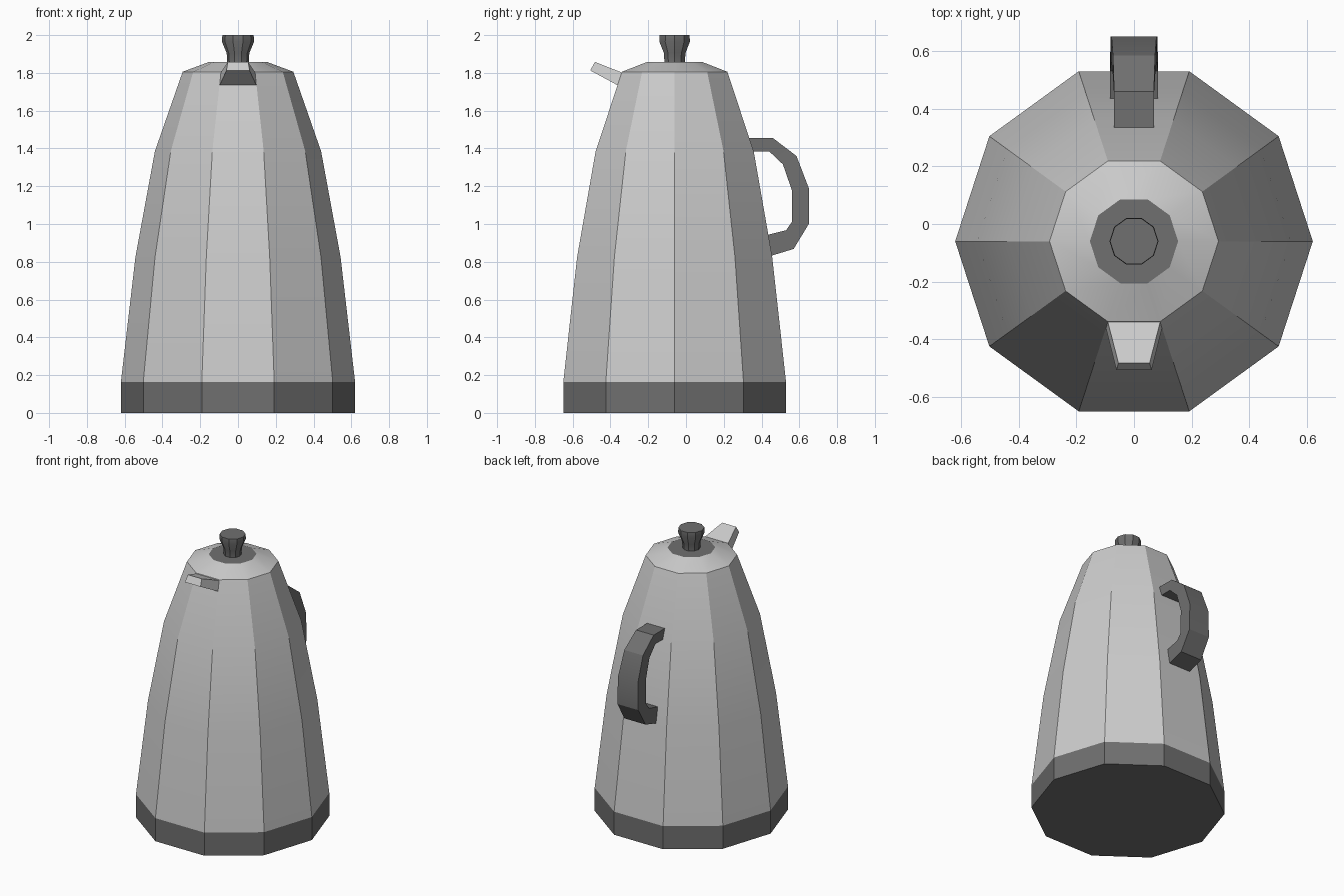
import bpy, bmesh, math

if "Cube" in bpy.data.objects:
    bpy.data.objects.remove(bpy.data.objects["Cube"])

CY = -0.06   # centre of the pot body in y
SIDES = 10

dark = bpy.data.materials.new("dark_plastic")
dark.diffuse_color = (0.16, 0.16, 0.16, 1)
dark.use_nodes = True
dark.node_tree.nodes["Principled BSDF"].inputs["Base Color"].default_value = dark.diffuse_color


def finish(bm, name, mat=None, smooth=False):
    bmesh.ops.recalc_face_normals(bm, faces=bm.faces)
    me = bpy.data.meshes.new(name)
    bm.to_mesh(me)
    bm.free()
    ob = bpy.data.objects.new(name, me)
    bpy.context.collection.objects.link(ob)
    if mat:
        me.materials.append(mat)
    if smooth:
        bpy.ops.object.select_all(action='DESELECT')
        ob.select_set(True)
        bpy.context.view_layer.objects.active = ob
        bpy.ops.object.shade_smooth_by_angle(angle=math.radians(30))
    return ob


def skin(bm, rings, cap_start, cap_end):
    """Join a sequence of closed vertex rings with quads."""
    loops = [[bm.verts.new(p) for p in r] for r in rings]
    n = len(loops[0])
    for a, b in zip(loops, loops[1:]):
        for i in range(n):
            j = (i + 1) % n
            bm.faces.new((a[i], a[j], b[j], b[i]))
    if cap_start:
        bm.faces.new(loops[0][::-1])
    if cap_end:
        bm.faces.new(loops[-1])


def lathe(name, profile, mat=None, cap_start=False, cap_end=False):
    bm = bmesh.new()
    rings = []
    for r, z in profile:
        angles = [math.tau * i / SIDES for i in range(SIDES)]
        rings.append([(r * math.cos(a), CY + r * math.sin(a), z) for a in angles])
    skin(bm, rings, cap_start, cap_end)
    return finish(bm, name, mat, smooth=True)


# Base band, tapered body with shoulder, lid disc with knob
lathe("base", [(0.62, 0), (0.62, 0.163)], dark, cap_start=True)
lathe("body", [(0.62, 0.163), (0.543, 0.825), (0.44, 1.385),
               (0.293, 1.806), (0.153, 1.858)])
lathe("lid_knob", [(0.153, 1.858), (0.057, 1.858), (0.06, 1.905),
                   (0.085, 1.965), (0.083, 2.0)], dark, cap_end=True)

# Spout: tapered wedge from the shoulder to the tip
bm = bmesh.new()
base = [(-0.092, -0.335, 1.80), (0.092, -0.335, 1.80),
        (0.097, -0.363, 1.735), (-0.097, -0.363, 1.735)]
tip = [(-0.054, -0.482, 1.858), (0.054, -0.482, 1.858),
       (0.061, -0.507, 1.813), (-0.061, -0.507, 1.813)]
skin(bm, [base, tip], True, True)
finish(bm, "spout")

# Handle: outer and inner side profiles, widening slightly downwards
outer = [(0.33, 1.455), (0.46, 1.455), (0.585, 1.36), (0.65, 1.19),
         (0.65, 1.0), (0.57, 0.868), (0.445, 0.83)]
inner = [(0.345, 1.385), (0.44, 1.385), (0.513, 1.316), (0.56, 1.18),
         (0.56, 1.01), (0.53, 0.967), (0.43, 0.942)]
widths = [0.069, 0.069, 0.073, 0.078, 0.081, 0.083, 0.084]
bm = bmesh.new()
skin(bm, [[(-w, *o), (w, *o), (w, *i), (-w, *i)]
          for o, i, w in zip(outer, inner, widths)], True, True)
finish(bm, "handle", dark, smooth=True)
